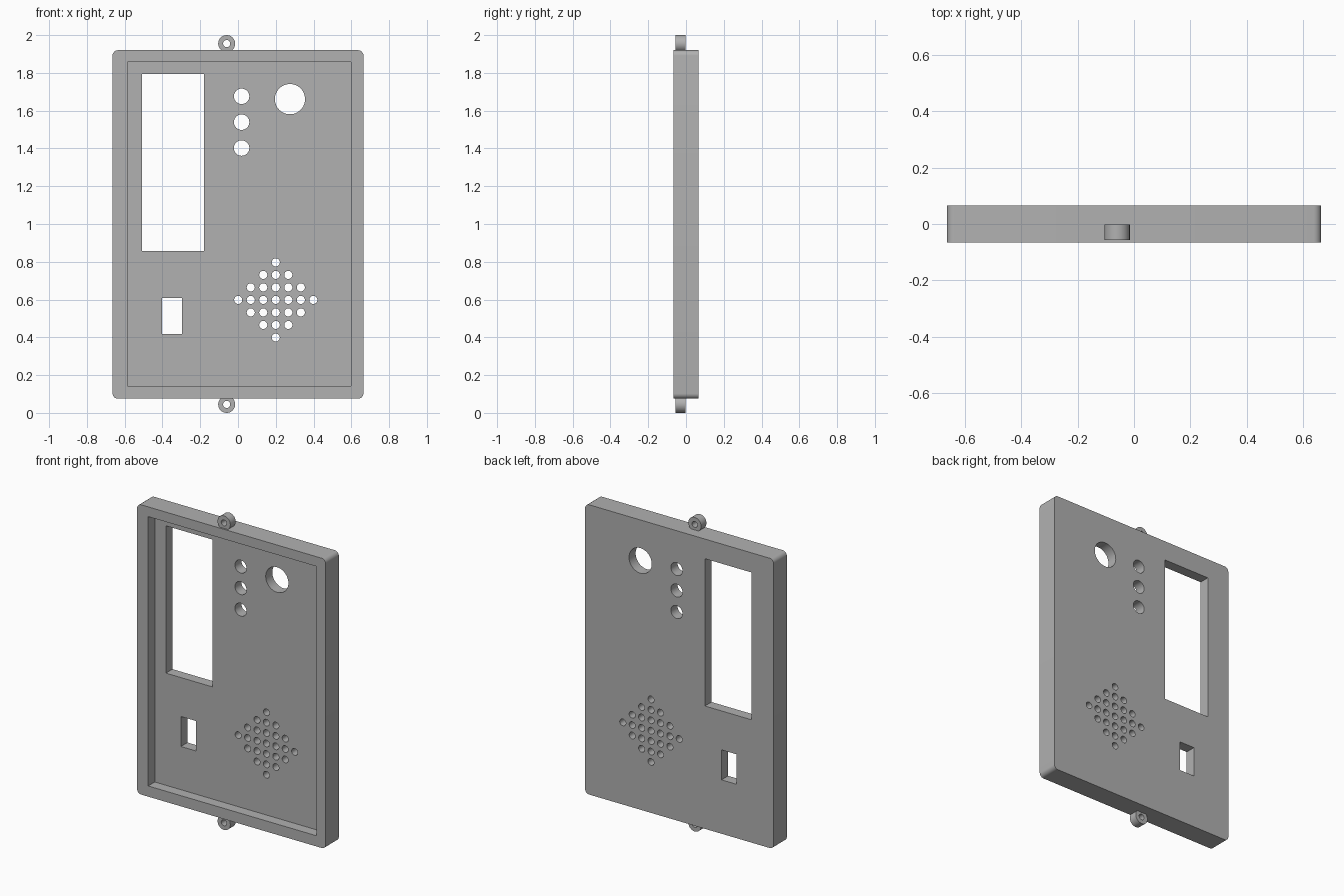
import bpy, bmesh, math
from mathutils import Matrix, Vector

cube = bpy.data.objects.get("Cube")
if cube:
    bpy.data.objects.remove(cube, do_unlink=True)

GREY = (0.44, 0.44, 0.44, 1)
grey = bpy.data.materials.new("plain grey")
grey.use_nodes = True
grey.diffuse_color = GREY
grey.node_tree.nodes["Principled BSDF"].inputs["Base Color"].default_value = GREY

HALF = 0.0665          # half the depth of the case
FLOOR = 0.0            # y of the recess floor


def add_box(bm, x0, x1, y0, y1, z0, z1):
    size = Matrix.Diagonal((x1 - x0, y1 - y0, z1 - z0, 1))
    middle = Vector((x0 + x1, y0 + y1, z0 + z1)) / 2
    bmesh.ops.create_cube(bm, size=1, matrix=Matrix.Translation(middle) @ size)


def add_rod(bm, x, z, radius, y0, y1, sides=32):
    place = Matrix.Translation((x, (y0 + y1) / 2, z)) @ Matrix.Rotation(math.pi / 2, 4, 'X')
    bmesh.ops.create_cone(bm, cap_ends=True, segments=sides, radius1=radius,
                          radius2=radius, depth=y1 - y0, matrix=place)


def make_object(name, bm):
    bmesh.ops.recalc_face_normals(bm, faces=bm.faces)
    mesh = bpy.data.meshes.new(name)
    bm.to_mesh(mesh)
    bm.free()
    mesh.materials.append(grey)
    obj = bpy.data.objects.new(name, mesh)
    bpy.context.collection.objects.link(obj)
    return obj


def cut(obj, cutter):
    mod = obj.modifiers.new("cut", 'BOOLEAN')
    mod.operation = 'DIFFERENCE'
    mod.solver = 'EXACT'
    mod.object = cutter
    select(obj)
    bpy.ops.object.modifier_apply(modifier=mod.name)
    bpy.data.objects.remove(cutter, do_unlink=True)


def select(obj):
    bpy.ops.object.select_all(action='DESELECT')
    obj.select_set(True)
    bpy.context.view_layer.objects.active = obj


def smooth(obj):
    select(obj)
    bpy.ops.object.shade_smooth_by_angle(angle=math.radians(35))


# Case: slab with its four upright corners rounded
bm = bmesh.new()
add_box(bm, -0.664, 0.664, -HALF, HALF, 0.075, 1.92)
corners = [e for e in bm.edges if abs(e.verts[0].co.y - e.verts[1].co.y) > HALF]
bmesh.ops.bevel(bm, geom=corners, offset=0.028, segments=6, profile=0.5, affect='EDGES')
case = make_object("case", bm)

# Shallow recess in the front
bm = bmesh.new()
add_box(bm, -0.586, 0.598, -0.2, FLOOR, 0.143, 1.858)
cut(case, make_object("recess_cutter", bm))

# Openings through the panel
bm = bmesh.new()
add_box(bm, -0.508, -0.18, -0.2, 0.2, 0.857, 1.795)    # display window
add_box(bm, -0.402, -0.297, -0.2, 0.2, 0.418, 0.609)   # switch slot
add_rod(bm, 0.275, 1.661, 0.08, -0.2, 0.2, 48)         # large round hole
for z in (1.402, 1.539, 1.676):                        # lamp holes
    add_rod(bm, 0.019, z, 0.041, -0.2, 0.2)
for i in range(-3, 4):                                 # speaker grille diamond
    for j in range(-3, 4):
        if abs(i) + abs(j) <= 3:
            add_rod(bm, 0.2 + i * 0.0663, 0.598 + j * 0.0663, 0.0215, -0.2, 0.2, 24)
cut(case, make_object("opening_cutter", bm))
smooth(case)

# Screw lugs above and below the case
for name, z in (("top_lug", 1.955), ("bottom_lug", 0.045)):
    bm = bmesh.new()
    add_rod(bm, -0.06, z, 0.045, -0.056, -0.002)
    lug = make_object(name, bm)
    bm = bmesh.new()
    add_rod(bm, -0.06, z, 0.019, -0.2, 0.2)
    cut(lug, make_object("lug_cutter", bm))
    smooth(lug)
